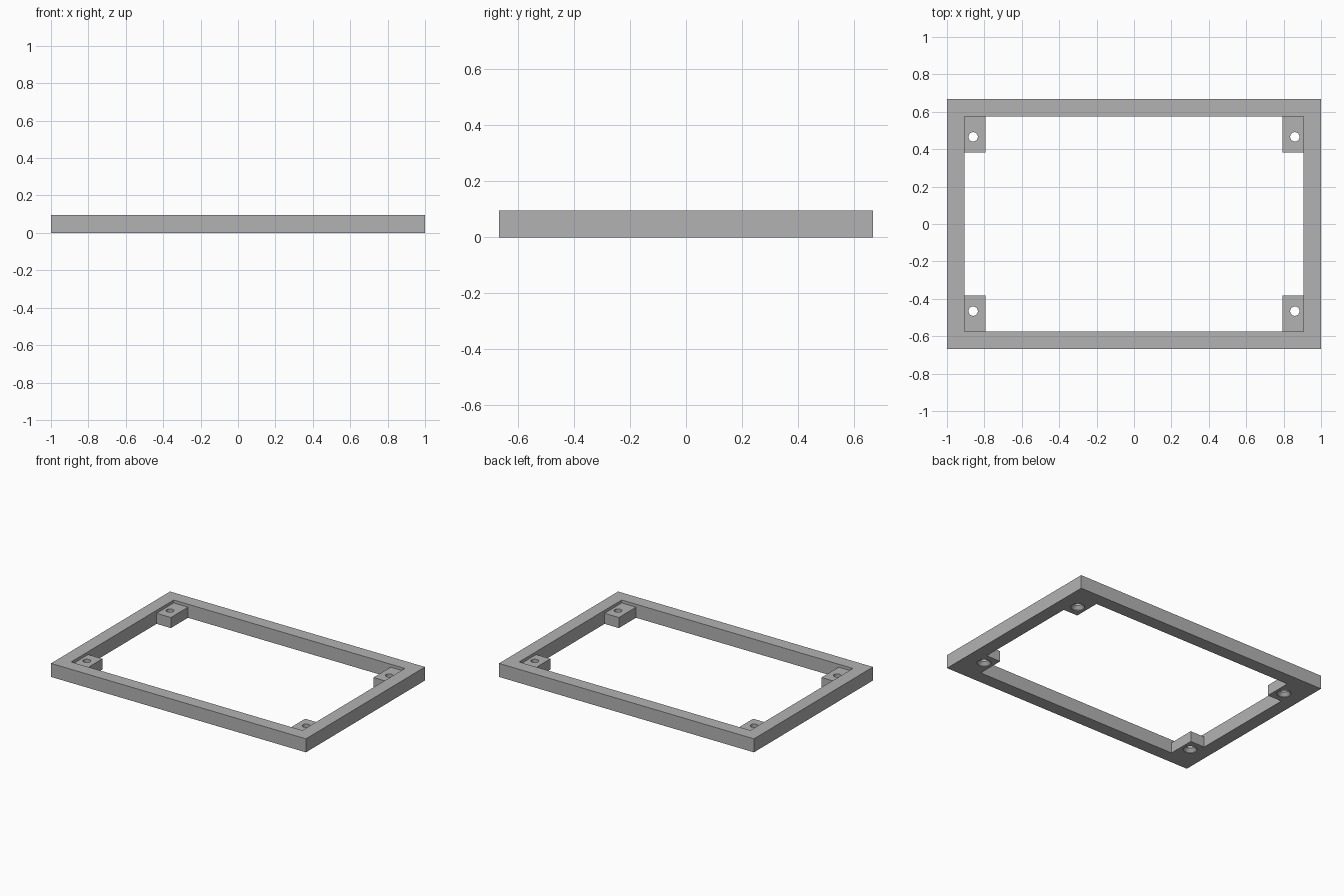
import bpy
import bmesh
from math import cos, sin, tau

cube = bpy.data.objects.get("Cube")
if cube:
    bpy.data.objects.remove(cube, do_unlink=True)

HALF_X, HALF_Y, HEIGHT = 1.0, 0.667, 0.096   # outer frame
IN_X, IN_Y = 0.907, 0.575                    # opening
TAB_X, TAB_Y, TAB_TOP = 0.795, 0.383, 0.075  # inner edges and top of corner tabs
HOLE_X, HOLE_Y = 0.86, 0.466
OVER = 0.05                                  # cutter overshoot

grey = bpy.data.materials.new("Grey plastic")
grey.use_nodes = True
colour = (0.45, 0.45, 0.45, 1)
grey.diffuse_color = colour
grey.node_tree.nodes["Principled BSDF"].inputs["Base Color"].default_value = colour


def add_object(name, bm):
    bmesh.ops.recalc_face_normals(bm, faces=bm.faces)
    mesh = bpy.data.meshes.new(name)
    bm.to_mesh(mesh)
    bm.free()
    mesh.materials.append(grey)
    obj = bpy.data.objects.new(name, mesh)
    bpy.context.collection.objects.link(obj)
    return obj


def box(name, hx, hy, z0, z1):
    bm = bmesh.new()
    bmesh.ops.create_cube(bm, size=1)
    for v in bm.verts:
        v.co = (v.co.x * 2 * hx, v.co.y * 2 * hy, z0 if v.co.z < 0 else z1)
    return add_object(name, bm)


def lathe(name, x, y, profile, sides=32):
    """Closed solid of revolution from (radius, height) pairs."""
    bm = bmesh.new()
    rings = [[bm.verts.new((x + r * cos(tau * i / sides), y + r * sin(tau * i / sides), z))
              for i in range(sides)] for r, z in profile]
    for low, high in zip(rings, rings[1:]):
        for i in range(sides):
            j = (i + 1) % sides
            bm.faces.new((low[i], low[j], high[j], high[i]))
    bm.faces.new(rings[0])
    bm.faces.new(rings[-1])
    return add_object(name, bm)


# Solid slab that becomes the frame
frame = box("mounting_frame", HALF_X, HALF_Y, 0, HEIGHT)

# Openings: two crossing cuts leave the corner tabs, a shallow one lowers them
cutters = [
    box("long_opening_cutter", TAB_X, IN_Y, -OVER, HEIGHT + OVER),
    box("wide_opening_cutter", IN_X, TAB_Y, -OVER, HEIGHT + OVER),
    box("tab_recess_cutter", IN_X, IN_Y, TAB_TOP, HEIGHT + OVER),
]

# Screw holes, countersunk from below
screw_profile = [(0.045, -OVER), (0.045, 0.004), (0.025, 0.026), (0.025, HEIGHT + OVER)]
for sx in (-1, 1):
    for sy in (-1, 1):
        cutters.append(lathe("screw_hole_cutter", sx * HOLE_X, sy * HOLE_Y, screw_profile))

for cutter in cutters:
    cutter.hide_render = True
    mod = frame.modifiers.new(cutter.name, "BOOLEAN")
    mod.operation = "DIFFERENCE"
    mod.solver = "EXACT"
    mod.object = cutter

# Bake the cuts and discard the cutters
bpy.context.view_layer.update()
graph = bpy.context.evaluated_depsgraph_get()
result = bpy.data.meshes.new_from_object(frame.evaluated_get(graph))
frame.modifiers.clear()
frame.data = result
for cutter in cutters:
    bpy.data.objects.remove(cutter, do_unlink=True)

# Smooth round holes, sharp edges elsewhere
bpy.ops.object.select_all(action="DESELECT")
frame.select_set(True)
bpy.context.view_layer.objects.active = frame
bpy.ops.object.shade_smooth_by_angle(angle=0.5)
